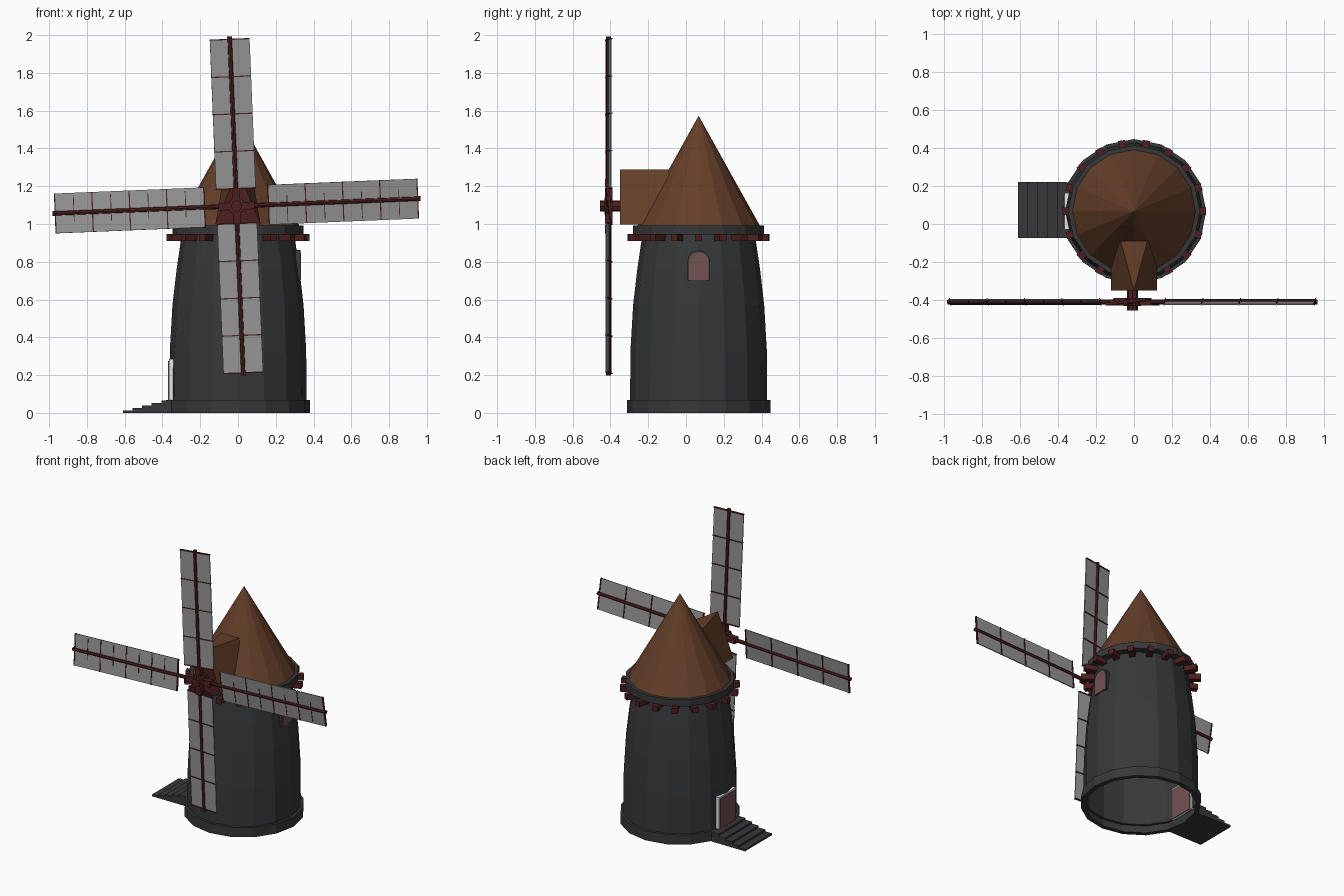
import bpy, bmesh, math
from mathutils import Matrix, Vector

cube = bpy.data.objects.get("Cube")
if cube:
    bpy.data.objects.remove(cube)

AXIS = Vector((0, 0.067, 0))
HUB = Vector((-0.008, -0.41, 1.095))
SIDES = 16


def material(name, r, g, b):
    m = bpy.data.materials.new(name)
    m.use_nodes = True
    m.diffuse_color = (r, g, b, 1)
    m.node_tree.nodes["Principled BSDF"].inputs["Base Color"].default_value = (r, g, b, 1)
    return m


stone = material("dark stone", 0.038, 0.039, 0.041)
roof_brown = material("roof brown", 0.13, 0.05, 0.022)
wood = material("red wood", 0.075, 0.014, 0.014)
cloth = material("sail cloth", 0.30, 0.30, 0.30)
panel = material("rosy panel", 0.17, 0.085, 0.08)
white = material("white trim", 0.8, 0.8, 0.8)


def finish(name, bm, mat, matrix=None):
    bmesh.ops.recalc_face_normals(bm, faces=bm.faces)
    if matrix:
        bm.transform(matrix)
    mesh = bpy.data.meshes.new(name)
    bm.to_mesh(mesh)
    bm.free()
    mesh.materials.append(mat)
    ob = bpy.data.objects.new(name, mesh)
    bpy.context.collection.objects.link(ob)
    return ob


def box(name, lo, hi, mat, matrix=None):
    bm = bmesh.new()
    lo, hi = Vector(lo), Vector(hi)
    size = Matrix.Diagonal((*(hi - lo), 1))
    bmesh.ops.create_cube(bm, size=1, matrix=Matrix.Translation((lo + hi) / 2) @ size)
    return finish(name, bm, mat, matrix)


def rod(name, radius, start, end, sides, mat, matrix):
    # Cylinder along local x
    bm = bmesh.new()
    place = Matrix.Translation(((start + end) / 2, 0, 0)) @ Matrix.Rotation(math.pi / 2, 4, 'Y')
    bmesh.ops.create_cone(bm, cap_ends=True, segments=sides, radius1=radius, radius2=radius,
                          depth=end - start, matrix=place)
    return finish(name, bm, mat, matrix)


def lathe(name, profile, mat):
    bm = bmesh.new()
    verts = [bm.verts.new((r, 0, z)) for r, z in profile]
    edges = [bm.edges.new(pair) for pair in zip(verts, verts[1:])]
    bmesh.ops.spin(bm, geom=verts + edges, cent=(0, 0, 0), axis=(0, 0, 1),
                   angle=math.tau, steps=SIDES, use_duplicate=False)
    bmesh.ops.remove_doubles(bm, verts=bm.verts, dist=0.0005)
    return finish(name, bm, mat, Matrix.Translation(AXIS))


def prism(name, outline, x0, x1, mat):
    # Outline in y and z, extruded along x
    bm = bmesh.new()
    face = bm.faces.new([bm.verts.new((x0, y, z)) for y, z in outline])
    new = bmesh.ops.extrude_face_region(bm, geom=[face])["geom"]
    bmesh.ops.translate(bm, vec=(x1 - x0, 0, 0),
                        verts=[v for v in new if isinstance(v, bmesh.types.BMVert)])
    return finish(name, bm, mat)


# Tower with an open underside, top walkway ring and conical roof
lathe("tower_wall", [(0.35, 0), (0.38, 0), (0.38, 0.067), (0.363, 0.067), (0.361, 0.33),
                     (0.347, 0.57), (0.325, 0.76), (0.297, 0.95)], stone)
lathe("top_ring", [(0.29, 0.945), (0.347, 0.945), (0.347, 0.993), (0.30, 0.993)], stone)
lathe("roof_cone", [(0.325, 0.99), (0.17, 1.267), (0, 1.573)], roof_brown)

# Wooden brackets under the ring
BRACKETS = 18
for i in range(BRACKETS):
    turn = Matrix.Translation(AXIS) @ Matrix.Rotation(math.tau * i / BRACKETS, 4, 'Z')
    box("bracket", (0.28, -0.019, 0.91), (0.378, 0.019, 0.947), wood, turn)

# Dormer: pointed gable whose top widens toward the roof
bm = bmesh.new()
tip = bm.verts.new((0, -0.35, 1.288))
fl, fr = [bm.verts.new((s * 0.12, -0.35, 0.997)) for s in (-1, 1)]
tl, tr = [bm.verts.new((s * 0.07, -0.09, 1.288)) for s in (-1, 1)]
bl, br = [bm.verts.new((s * 0.12, -0.09, 0.997)) for s in (-1, 1)]
for loop in ((fl, fr, tip), (tip, tr, tl), (fr, br, tr, tip), (fl, tip, tl, bl),
             (fl, bl, br, fr), (bl, tl, tr, br)):
    bm.faces.new(loop)
dormer = finish("dormer", bm, roof_brown)
dormer.data.materials.append(wood)
for p in dormer.data.polygons:
    if p.normal.y < -0.9:
        p.material_index = 1

# Arched window on the left wall
def arch(half, low, spring):
    curve = [(AXIS.y + half * math.cos(math.pi * i / 8),
              spring + half * 0.85 * math.sin(math.pi * i / 8)) for i in range(9)]
    return [(AXIS.y - half, low), (AXIS.y + half, low)] + curve


prism("window_frame", arch(0.058, 0.70, 0.812), 0.28, 0.331, stone)
prism("window_pane", arch(0.052, 0.703, 0.806), 0.28, 0.334, panel)

# Door on the right wall with a white surround
box("door_surround", (-0.366, AXIS.y - 0.095, 0.06), (-0.335, AXIS.y + 0.095, 0.285), white)
box("door", (-0.371, AXIS.y - 0.083, 0.06), (-0.330, AXIS.y + 0.083, 0.274), panel)

# Entrance steps
STEPS = 5
for i in range(STEPS):
    box("step", (-0.61 + 0.051 * i, -0.073, 0), (-0.35, 0.222, 0.0132 * (i + 1)), stone)

# Axle and hub
to_front = Matrix.Translation(HUB) @ Matrix.Rotation(-math.pi / 2, 4, 'Z')
rod("axle", 0.03, -0.10, 0.045, 8, wood, to_front)
rod("hub", 0.046, -0.02, 0.022, 8, wood, to_front)

# Four sails; the sideways pair is set further out
TILT = math.radians(2.35)
PITCH = math.radians(7)
SAIL = 0.79
HALF = 0.106
for k in range(4):
    sideways = k % 2 == 0
    start = 0.17 if sideways else 0.093
    arm = Matrix.Translation(HUB) @ Matrix.Rotation(-(TILT + k * math.pi / 2), 4, 'Y')
    pitched = arm @ Matrix.Rotation(PITCH, 4, 'X')
    rod("spar", 0.0125, 0, start + SAIL + 0.015, 8, wood, arm)
    box("spar_socket", (0, -0.02, -0.02), (0.095, 0.02, 0.02), wood, arm)
    box("sail", (start, -0.003, -HALF), (start + SAIL, 0.003, HALF), cloth, pitched)
    for i in range(5):
        x = start + SAIL * i / 4
        box("batten", (x - 0.003, -0.006, -HALF), (x + 0.003, 0.008, HALF), wood, pitched)
    if sideways:
        for i in range(4):
            x = start + SAIL * (i + 0.5) / 4
            box("short_batten", (x - 0.002, -0.006, -0.09), (x + 0.002, 0, 0.05), wood, pitched)
